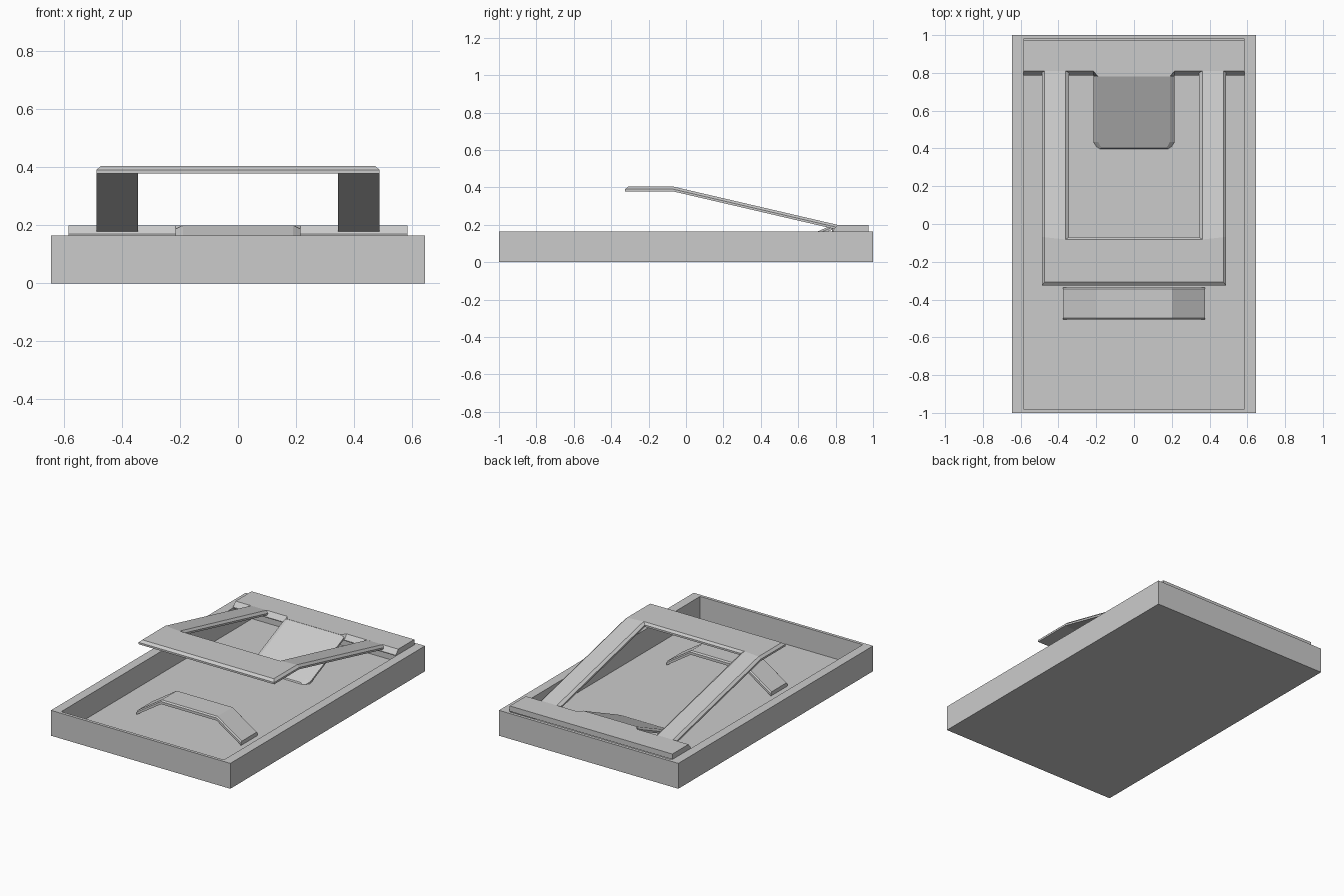
import bpy, bmesh

if "Cube" in bpy.data.objects:
    bpy.data.objects.remove(bpy.data.objects["Cube"])


def loft(name, rings, caps):
    """Join equal-length rings with quads; close the first and last ring with the cap faces."""
    bm = bmesh.new()
    vs = [[bm.verts.new(p) for p in r] for r in rings]
    n = len(rings[0])
    for a, b in zip(vs, vs[1:]):
        for i in range(n):
            j = (i + 1) % n
            bm.faces.new((a[i], a[j], b[j], b[i]))
    for c in caps:
        bm.faces.new([vs[0][i] for i in reversed(c)])
        bm.faces.new([vs[-1][i] for i in c])
    bmesh.ops.recalc_face_normals(bm, faces=bm.faces[:])
    me = bpy.data.meshes.new(name)
    bm.to_mesh(me)
    bm.free()
    ob = bpy.data.objects.new(name, me)
    bpy.context.collection.objects.link(ob)
    return ob


def sheet(name, pts, inset, height, thick, chamfer, caps):
    """Bent sheet: full outline below, inset outline on top, top surface at height(x, y)."""
    def ring(outline, drop):
        return [(x, y, height(x, y) - drop) for x, y in outline]
    return loft(name, [ring(pts, thick), ring(pts, chamfer), ring(inset, 0)], caps)


def sym(half):
    """Complete a right-hand outline with its mirror image."""
    return half + [(-x, y) for x, y in reversed(half)]


# Open tray with wide side rims and thin end walls
def rect(x, y, z):
    return [(-x, -y, z), (x, -y, z), (x, y, z), (-x, y, z)]


loft("tray", [rect(.645, 1, 0), rect(.645, 1, .165), rect(.585, .98, .165),
              rect(.585, .98, .02)], [[0, 1, 2, 3]])

# U-shaped lever with a flat pad and two sloping arms
lever = sym([(.488, -.325), (.488, -.07), (.488, .81), (.345, .81), (.345, -.07)])
lever_top = sym([(.473, -.308), (.473, -.07), (.473, .81), (.362, .81), (.362, -.082)])
sheet("lever", lever, lever_top,
      lambda x, y: .405 - max(0, y + .07) * .233, .026, .014,
      [[0, 1, 4, 5, 8, 9], [1, 2, 3, 4], [5, 6, 7, 8]])

# Hinge bar across the back, with a centre tab
bar = sym([(.19, .78), (.215, .785), (.585, .785), (.585, .975)])
bar_top = sym([(.19, .78), (.215, .81), (.585, .81), (.585, .975)])
sheet("hinge_bar", bar, bar_top, lambda x, y: .2, .035, .03, [list(range(8))])

# Ramp flap running from the bar down to the floor
flap = sym([(.19, .395), (.215, .435), (.215, .783)])
flap_top = sym([(.172, .402), (.19, .435), (.19, .783)])
sheet("ramp_flap", flap, flap_top,
      lambda x, y: .2 + (y - .783) * .45, .025, .012, [list(range(6))])

# Low bent strip standing on the tray floor
xs = [-.375, -.2, .2, .375]


def strip(y0, y1):
    return [(x, y0) for x in xs] + [(x, y1) for x in reversed(xs)]


sheet("floor_clip", strip(-.505, -.335), strip(-.497, -.343),
      lambda x, y: .16 - max(0, abs(x) - .2) * .657, .025, .008,
      [[0, 1, 6, 7], [1, 2, 5, 6], [2, 3, 4, 5]])
